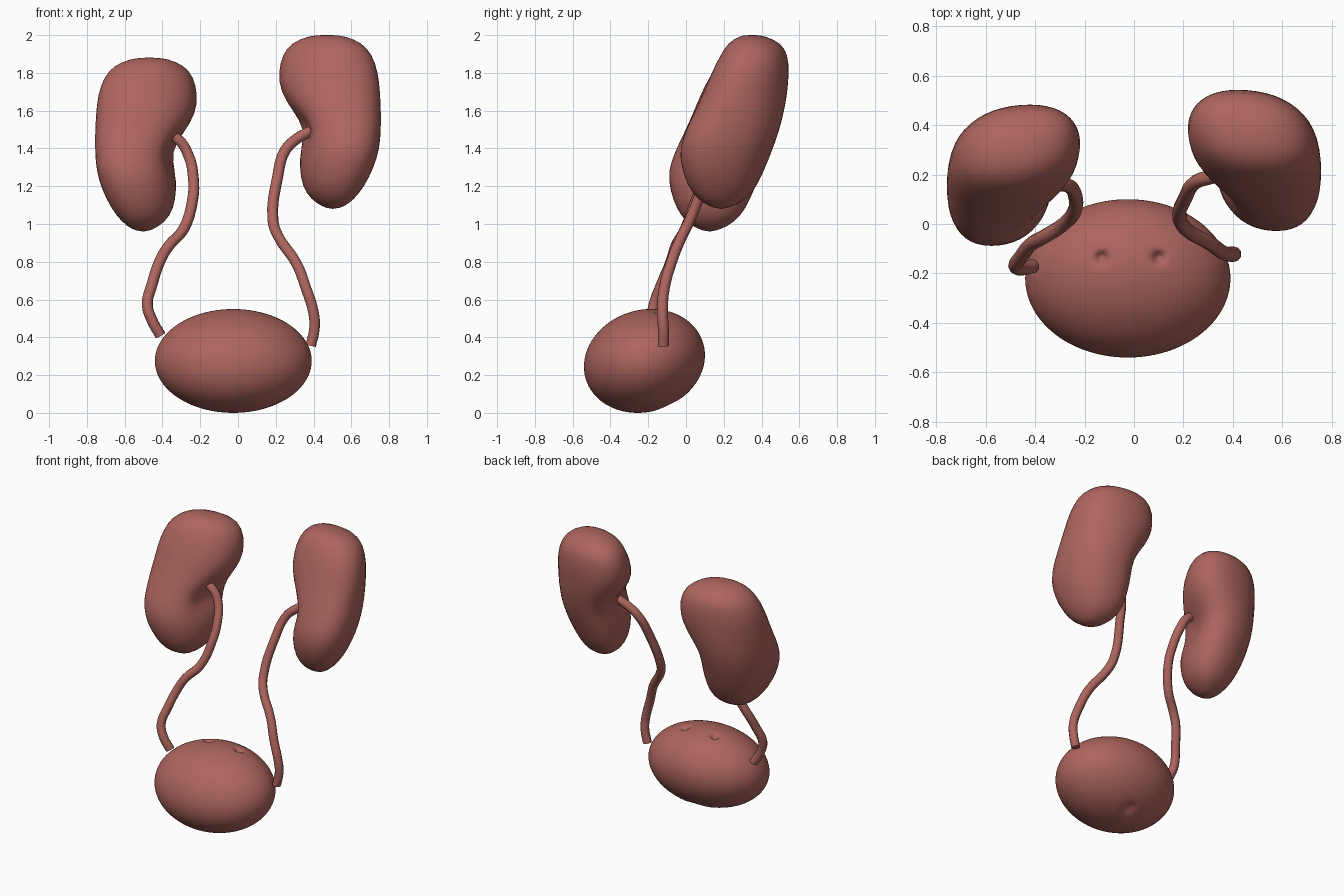
import bpy, bmesh, math
from mathutils import Vector, Matrix

if "Cube" in bpy.data.objects:
    bpy.data.objects.remove(bpy.data.objects["Cube"])

flesh = bpy.data.materials.new("flesh")
flesh.diffuse_color = (0.42, 0.13, 0.11, 1)
flesh.use_nodes = True
flesh.node_tree.nodes["Principled BSDF"].inputs["Base Color"].default_value = flesh.diffuse_color


def add_object(name, data):
    ob = bpy.data.objects.new(name, data)
    bpy.context.collection.objects.link(ob)
    data.materials.append(flesh)
    return ob


# Kidney cross-sections: z, inner x, outer x, front y, back y
SECTIONS = [
    (1.09, .45, .56, .13, .24), (1.13, .385, .615, .06, .32), (1.20, .34, .67, .01, .375),
    (1.30, .325, .72, -.025, .42), (1.40, .325, .75, -.035, .46), (1.50, .335, .757, 0, .495),
    (1.60, .285, .757, .05, .52), (1.70, .225, .752, .095, .537), (1.80, .212, .743, .135, .545),
    (1.90, .235, .71, .185, .54), (1.96, .285, .655, .225, .50), (1.995, .37, .57, .28, .42)]


def spow(v, p):
    return math.copysign(abs(v) ** p, v)


def kidney(name, side, dy, dz):
    bm = bmesh.new()
    n = 24
    rings = []
    for z, x0, x1, y0, y1 in SECTIONS:
        ring = []
        for i in range(n):
            a = 2 * math.pi * i / n
            x = (x0 + x1) / 2 + (x1 - x0) / 2 * 1.01 * spow(math.cos(a + .2), .9)
            y = (y0 + y1) / 2 + (y1 - y0) / 2 * 1.01 * spow(math.sin(a), .9)
            # hilum notch on the inner side, where the ureter leaves
            d = (a - 3.25) / .4
            x += .07 * math.exp(-((z - 1.49) / .07) ** 2 - d * d)
            ring.append(bm.verts.new((side * x, y + dy, z + dz)))
        rings.append(ring)
    for r, s in zip(rings, rings[1:]):
        for i in range(n):
            j = (i + 1) % n
            bm.faces.new((r[i], r[j], s[j], s[i]))
    # rounded poles
    for ring, tip in ((rings[0], (.50, .185, 1.078)), (rings[-1], (.47, .35, 2.003))):
        v = bm.verts.new((side * tip[0], tip[1] + dy, tip[2] + dz))
        for i in range(n):
            bm.faces.new((ring[i], ring[(i + 1) % n], v))
    bmesh.ops.recalc_face_normals(bm, faces=bm.faces)
    for f in bm.faces:
        f.smooth = True
    me = bpy.data.meshes.new(name)
    bm.to_mesh(me)
    bm.free()
    ob = add_object(name, me)
    ob.modifiers.new("round", "SUBSURF").levels = 1
    ob.modifiers["round"].render_levels = 1


kidney("kidney_high", 1, 0, 0)
kidney("kidney_low", -1, -.06, -.12)


# Ureters: thin bent tubes from hilum to bladder
def ureter(name, pts):
    cu = bpy.data.curves.new(name, "CURVE")
    cu.dimensions = "3D"
    cu.bevel_depth = .029
    cu.bevel_resolution = 3
    cu.resolution_u = 4
    cu.use_fill_caps = True
    sp = cu.splines.new("BEZIER")
    sp.bezier_points.add(len(pts) - 1)
    for b, p in zip(sp.bezier_points, pts):
        b.co = p
        b.handle_left_type = b.handle_right_type = "AUTO"
    add_object(name, cu)


ureter("ureter_high", [(.40, .21, 1.50), (.31, .19, 1.45), (.25, .17, 1.39), (.21, .11, 1.25),
                       (.185, .02, 1.02), (.21, -.02, .94), (.31, -.08, .79), (.36, -.115, .66),
                       (.40, -.125, .53), (.405, -.12, .45), (.385, -.12, .355)])
ureter("ureter_low", [(-.40, .16, 1.475), (-.32, .16, 1.45), (-.265, .155, 1.37), (-.237, .11, 1.25),
                      (-.24, .055, 1.13), (-.29, -.005, .97), (-.37, -.055, .88), (-.415, -.08, .80),
                      (-.455, -.13, .68), (-.48, -.17, .57), (-.455, -.18, .49), (-.41, -.17, .41)])

# Bladder: tilted ellipsoid with two ureter openings on top and an outlet dent below
bm = bmesh.new()
bmesh.ops.create_icosphere(bm, subdivisions=6, radius=1)
centre = Vector((-.025, -.22, .275))
shape = (Matrix.Translation(centre) @ Matrix.Rotation(math.radians(18), 4, "X")
         @ Matrix.Diagonal((.415, .325, .269, 1)))
bmesh.ops.transform(bm, matrix=shape, verts=bm.verts)
DENTS = [(-.13, -.135, 1, .022, .04), (.10, -.135, 1, .022, .04), (-.03, -.09, -1, .04, .02)]
for v in bm.verts:
    for x, y, up, radius, depth in DENTS:
        if (v.co.z - centre.z) * up > 0:
            d2 = (v.co.x - x) ** 2 + (v.co.y - y) ** 2
            v.co.z -= up * depth * math.exp(-d2 / radius ** 2)
for f in bm.faces:
    f.smooth = True
me = bpy.data.meshes.new("bladder")
bm.to_mesh(me)
bm.free()
add_object("bladder", me)
